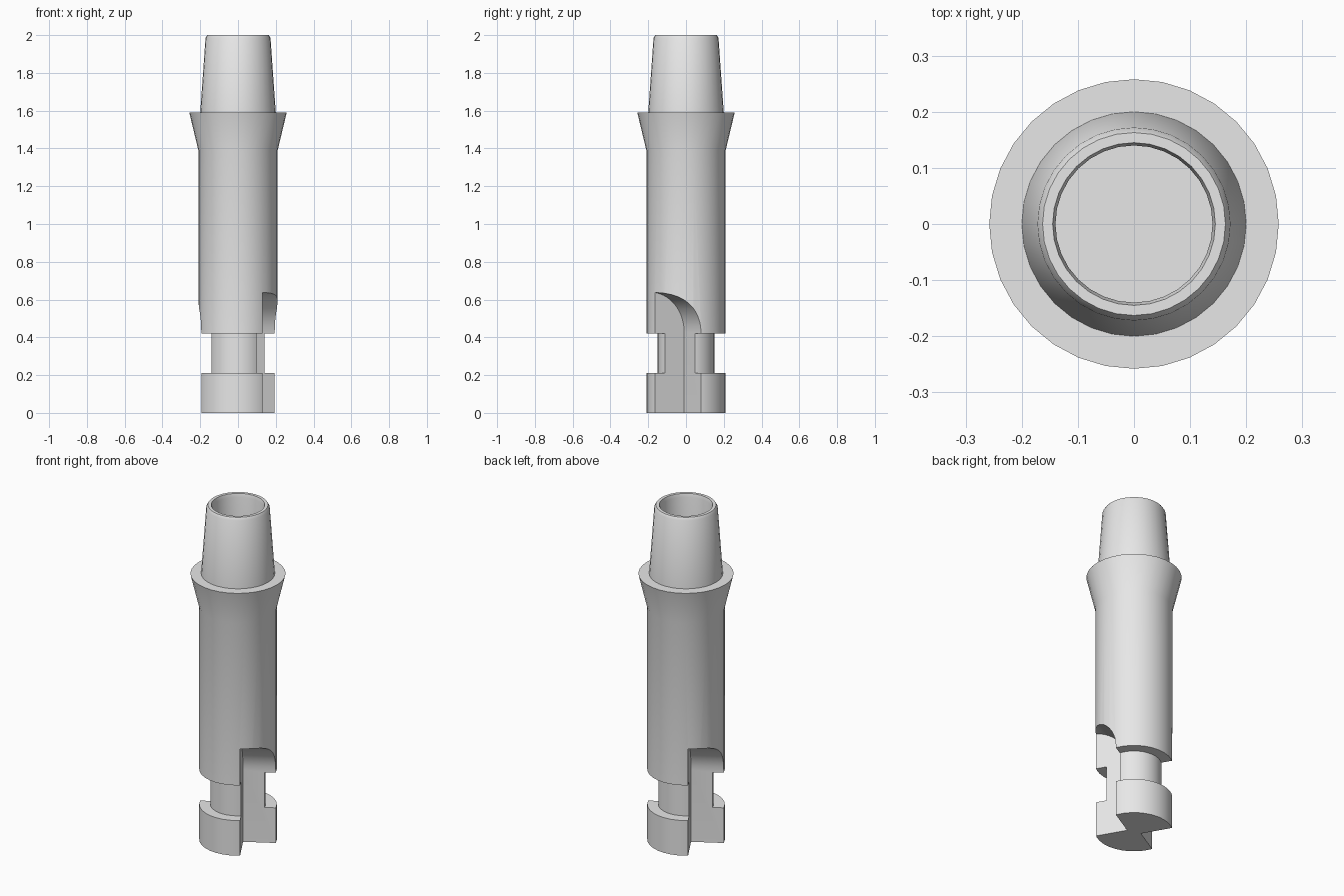
import bpy
import bmesh
from math import sin, cos, pi, radians
from mathutils import Matrix, Vector

cube = bpy.data.objects.get("Cube")
if cube:
    bpy.data.objects.remove(cube, do_unlink=True)

SEGMENTS = 32

# One plain grey metal
metal = bpy.data.materials.new("grey metal")
metal.use_nodes = True
colour = (0.8, 0.8, 0.8, 1)
metal.diffuse_color = colour
metal.node_tree.nodes["Principled BSDF"].inputs["Base Color"].default_value = colour


def make_object(name, bm):
    bmesh.ops.recalc_face_normals(bm, faces=bm.faces)
    mesh = bpy.data.meshes.new(name)
    bm.to_mesh(mesh)
    bm.free()
    obj = bpy.data.objects.new(name, mesh)
    bpy.context.collection.objects.link(obj)
    mesh.materials.append(metal)
    return obj


def lathe(name, profile):
    """Turn a (radius, height) profile around z, capping both ends."""
    bm = bmesh.new()
    rings = []
    for r, z in profile:
        rings.append([bm.verts.new((r * cos(2 * pi * i / SEGMENTS),
                                    r * sin(2 * pi * i / SEGMENTS), z))
                      for i in range(SEGMENTS)])
    for low, high in zip(rings, rings[1:]):
        for i in range(SEGMENTS):
            j = (i + 1) % SEGMENTS
            bm.faces.new((low[i], low[j], high[j], high[i]))
    bm.faces.new(rings[0])
    bm.faces.new(rings[-1])
    return make_object(name, bm)


def notch_cutter(name, turn):
    """Square corner cut with a rounded top, running out through the side."""
    across = Vector((cos(radians(-60)), sin(radians(-60)), 0))
    along = Vector((cos(radians(30)), sin(radians(30)), 0))
    corner = Vector((0.04, -0.01, 0))
    radius, spring = 0.21, 0.43
    section = [(0, -0.1)]
    for i in range(13):
        a = pi / 2 * i / 12
        section.append((radius * (1 - cos(a)), spring + radius * sin(a)))
    section += [(0.4, spring + radius), (0.4, -0.1)]
    bm = bmesh.new()
    face = bm.faces.new([bm.verts.new(corner + across * s + Vector((0, 0, z)))
                         for s, z in section])
    extruded = bmesh.ops.extrude_face_region(bm, geom=[face], use_keep_orig=True)
    moved = [g for g in extruded["geom"] if isinstance(g, bmesh.types.BMVert)]
    bmesh.ops.translate(bm, verts=moved, vec=along * 0.4)
    bmesh.ops.rotate(bm, verts=bm.verts, cent=(0, 0, 0),
                     matrix=Matrix.Rotation(turn, 3, "Z"))
    cutter = make_object(name, bm)
    cutter.hide_render = True
    return cutter


# Turned body: foot, groove, shaft, flared collar, tapered post, blind bore
body = lathe("post_body", [
    (0.21, 0), (0.21, 0.21), (0.15, 0.21), (0.15, 0.42), (0.21, 0.42),
    (0.21, 1.39), (0.258, 1.59), (0.2, 1.59), (0.172, 1.985), (0.163, 2),
    (0.145, 2), (0.14, 1.98), (0.14, 1.45)])

# Two opposite locking notches in the lower end
cutters = [notch_cutter("notch_cutter_right", 0), notch_cutter("notch_cutter_left", pi)]
for cutter in cutters:
    cut = body.modifiers.new(cutter.name, "BOOLEAN")
    cut.operation = "DIFFERENCE"
    cut.solver = "EXACT"
    cut.object = cutter

bpy.context.view_layer.update()
evaluated = body.evaluated_get(bpy.context.evaluated_depsgraph_get())
finished = bpy.data.meshes.new_from_object(evaluated)
body.modifiers.clear()
body.data = finished
for cutter in cutters:
    bpy.data.objects.remove(cutter, do_unlink=True)

# Smooth the turned walls, keep machined edges crisp
bpy.ops.object.select_all(action="DESELECT")
body.select_set(True)
bpy.context.view_layer.objects.active = body
bpy.ops.object.shade_smooth_by_angle(angle=radians(28))
